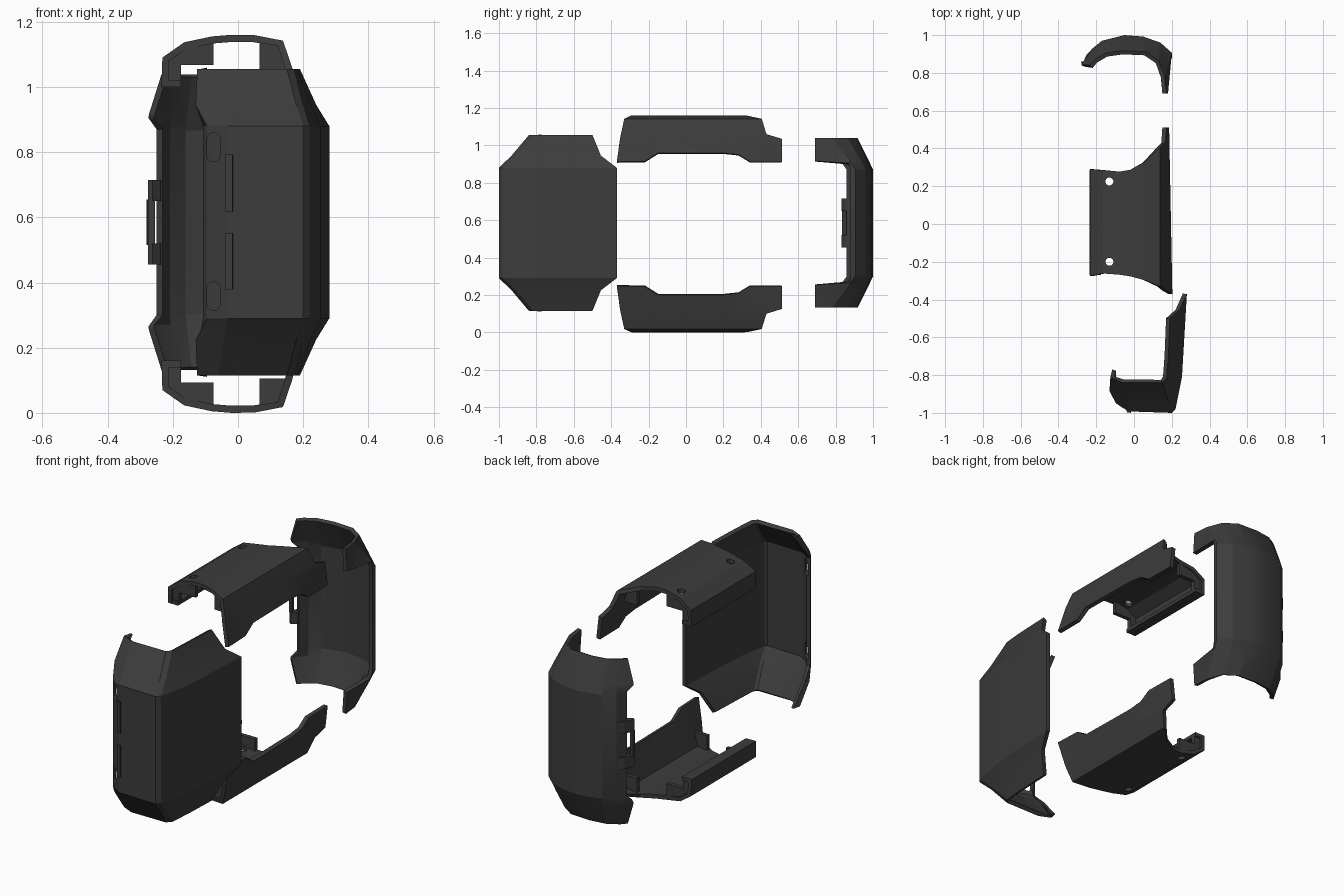
import bpy, bmesh, math
from mathutils import Vector

if "Cube" in bpy.data.objects:
    bpy.data.objects.remove(bpy.data.objects["Cube"])

H = 1.16          # overall height; everything mirrors about H / 2
mat = bpy.data.materials.new("dark_grey")
mat.diffuse_color = (0.045, 0.045, 0.045, 1)
mat.use_nodes = True
mat.node_tree.nodes["Principled BSDF"].inputs["Base Color"].default_value = mat.diffuse_color


def add(name, verts, faces, fix=False):
    me = bpy.data.meshes.new(name)
    me.from_pydata(verts, [], faces)
    if fix:
        bm = bmesh.new()
        bm.from_mesh(me)
        bmesh.ops.recalc_face_normals(bm, faces=bm.faces)
        bm.to_mesh(me)
        bm.free()
    ob = bpy.data.objects.new(name, me)
    bpy.context.collection.objects.link(ob)
    me.materials.append(mat)
    return ob


def select(ob):
    bpy.ops.object.select_all(action='DESELECT')
    ob.select_set(True)
    bpy.context.view_layer.objects.active = ob


def shell(name, rows, thick=0.022, cutters=()):
    """Loft rows of points into a sheet, thicken it inward, cut holes."""
    n = len(rows[0])
    faces = [(i*n+j, i*n+j+1, (i+1)*n+j+1, (i+1)*n+j)
             for i in range(len(rows)-1) for j in range(n-1)]
    ob = add(name, [p for r in rows for p in r], faces)
    select(ob)
    m = ob.modifiers.new("thickness", 'SOLIDIFY')
    m.thickness, m.offset = thick, -1
    bpy.ops.object.modifier_apply(modifier=m.name)
    for c in cutters:
        m = ob.modifiers.new("hole", 'BOOLEAN')
        m.operation, m.object, m.solver = 'DIFFERENCE', c, 'EXACT'
        bpy.ops.object.modifier_apply(modifier=m.name)
    for c in cutters:
        bpy.data.objects.remove(c)
    select(ob)
    bpy.ops.object.shade_smooth_by_angle(angle=math.radians(20))
    return ob


def prism(name, pts, a, b, axis):
    """Extrude a 2D outline along x, y or z from a to b."""
    n = len(pts)
    put = {'x': lambda p, t: (t, p[0], p[1]), 'y': lambda p, t: (p[0], t, p[1]),
           'z': lambda p, t: (p[0], p[1], t)}[axis]
    verts = [put(p, a) for p in pts] + [put(p, b) for p in pts]
    faces = [tuple(range(n)), tuple(range(n, 2*n))]
    faces += [(i, (i+1) % n, n+(i+1) % n, n+i) for i in range(n)]
    return add(name, verts, faces, True)


def pill(cx, cz, r, half):
    pts = []
    for k in range(24):
        a = 2*math.pi*(k+0.5)/24
        pts.append((cx+r*math.cos(a), cz+r*math.sin(a)+math.copysign(half, math.sin(a))))
    return pts


def mirrored(ob, name):
    me = ob.data.copy()
    for v in me.vertices:
        v.co.z = H - v.co.z
    me.flip_normals()
    o = bpy.data.objects.new(name, me)
    bpy.context.collection.objects.link(o)


def at(pts, z):
    return [(x, y, z) for x, y in pts]


def blend(a, b, t):
    return [tuple(Vector(p).lerp(Vector(q), t)) for p, q in zip(a, b)]


def ring_stack(levels, mid_z):
    """Levels from the lower middle to the top, plus their mirror below."""
    return [at(p, 2*mid_z-z) for p, z in reversed(levels)] + [at(p, z) for p, z in levels]


# Front panel: front wall plus long right wall, ends tapering inward
mid = [(-.108, -.925), (-.095, -.95), (-.03, -.992), (.2, -1), (.22, -.98), (.254, -.81), (.28, -.37)]
end = [(-.115, -.77), (-.125, -.81), (-.06, -.84), (.15, -.84), (.172, -.815), (.182, -.7), (.19, -.5)]
notch = blend(mid, end, .42)
notch[-1] = (.24, -.455)
notch[0] = (-.118, -.86)
notch[1] = (-.13, -.885)
holes = [prism("cutter", pill(-.075, z, .02, .024), -1.1, -.88, 'y') for z in (.358, .815)]
shell("front_panel", ring_stack([(mid, .88), (notch, .945), (end, 1.055)], .585), cutters=holes)
for k, z in enumerate((.465, .705)):
    prism(f"front_rib_{k}", [(-.04, -.975), (-.038, -.997), (-.017, -1), (-.015, -.985)],
          z-.087, z+.087, 'z')

# Back panel: faceted arc with two arms on the right edge of each end
mid = [(.2, .88), (.202, .905), (.14, .96), (.05, .992), (-.05, 1), (-.17, .97), (-.225, .925), (-.25, .87)]
end = [(.172, .69), (.163, .78), (.13, .865), (.06, .912), (-.06, .918), (-.15, .905), (-.21, .87), (-.235, .84)]
low = blend(mid, end, .2)
low[0] = (.197, .87)
low[-1] = (-.275, .85)
high = blend(mid, end, .26)
high[0] = (.18, .69)
high[-1] = (-.273, .845)
shell("back_panel", ring_stack([(mid, .87), (low, .905), (high, .917), (end, 1.038)], .585))
# Strap bracket on the left edge: two lugs and a thin bar leaving a slot
lug = [(-.232, .915), (-.252, .895), (-.276, .84), (-.262, .832), (-.24, .85), (-.222, .9)]
bar = [(-.28, .86), (-.276, .838), (-.255, .834), (-.262, .858)]
prism("strap_lug_lower", lug, .455, .52, 'z')
prism("strap_lug_upper", lug, .65, .715, 'z')
prism("strap_bar", bar, .515, .655, 'z')

# Top panel: lines running along y, each (x, z, y start, y end)
frac = (0, .17, .25, .648, .739, .807, 1)
lines = [(-.235, 1.0, -.27, .285), (-.232, 1.09, -.275, .29), (-.165, 1.137, -.262, .285),
         (-.08, 1.155, -.268, .277), (-.02, 1.16, -.277, .287), (.05, 1.159, -.295, .325),
         (.138, 1.142, -.33, .405), (.166, 1.06, -.348, .43), (.172, 1.035, -.353, .512)]
rows = [[(x, a+(b-a)*f, z) for f in frac] for x, z, a, b in lines]
drop = (.912, .915, .96, .96, .95, .912, .912)
rows.append([(.203-.017*f, -.37+.882*f, z) for f, z in zip(frac, drop)])
rows = [list(reversed(r)) for r in rows]
# orient the sheet so that its normals point outward
rows.reverse()
rows = [list(reversed(r)) for r in rows]
rows.reverse()
rows = [r[::-1] for r in rows]
a, b, c = Vector(rows[3][0]), Vector(rows[3][1]), Vector(rows[4][1])
if (b-a).cross(c-b).z < 0:
    rows = [r[::-1] for r in rows]
holes = []
for y in (-.2, .225):
    pts = [(-.13+.021*math.cos(k*math.pi/10), y+.021*math.sin(k*math.pi/10)) for k in range(20)]
    holes.append(prism("cutter", pts, 1.0, 1.3, 'z'))
top = shell("top_panel", rows, cutters=holes)
mirrored(top, "bottom_panel")
# Inner lip along the left edge and thick ribs closing both ends
ribs = [("edge_lip", [(-.234, 1.0), (-.175, 1.0), (-.175, 1.02), (-.233, 1.022)], -.27, .285),
        ("front_left_rib", [(-.225, 1.01), (-.175, 1.01), (-.175, 1.067), (-.075, 1.067),
                            (-.075, 1.148), (-.16, 1.13), (-.225, 1.085)], -.26, -.238),
        ("rear_left_rib", [(-.225, 1.01), (-.175, 1.01), (-.175, 1.067), (-.075, 1.067),
                           (-.075, 1.148), (-.16, 1.13), (-.225, 1.085)], .255, .277),
        ("front_right_rib", [(.066, 1.055), (.16, 1.055), (.132, 1.135), (.066, 1.148)], -.3, -.278),
        ("rear_right_rib", [(.066, 1.055), (.16, 1.055), (.132, 1.135), (.066, 1.148)], .31, .332)]
for name, pts, y0, y1 in ribs:
    mirrored(prism("top_"+name, pts, y0, y1, 'y'), "bottom_"+name)
